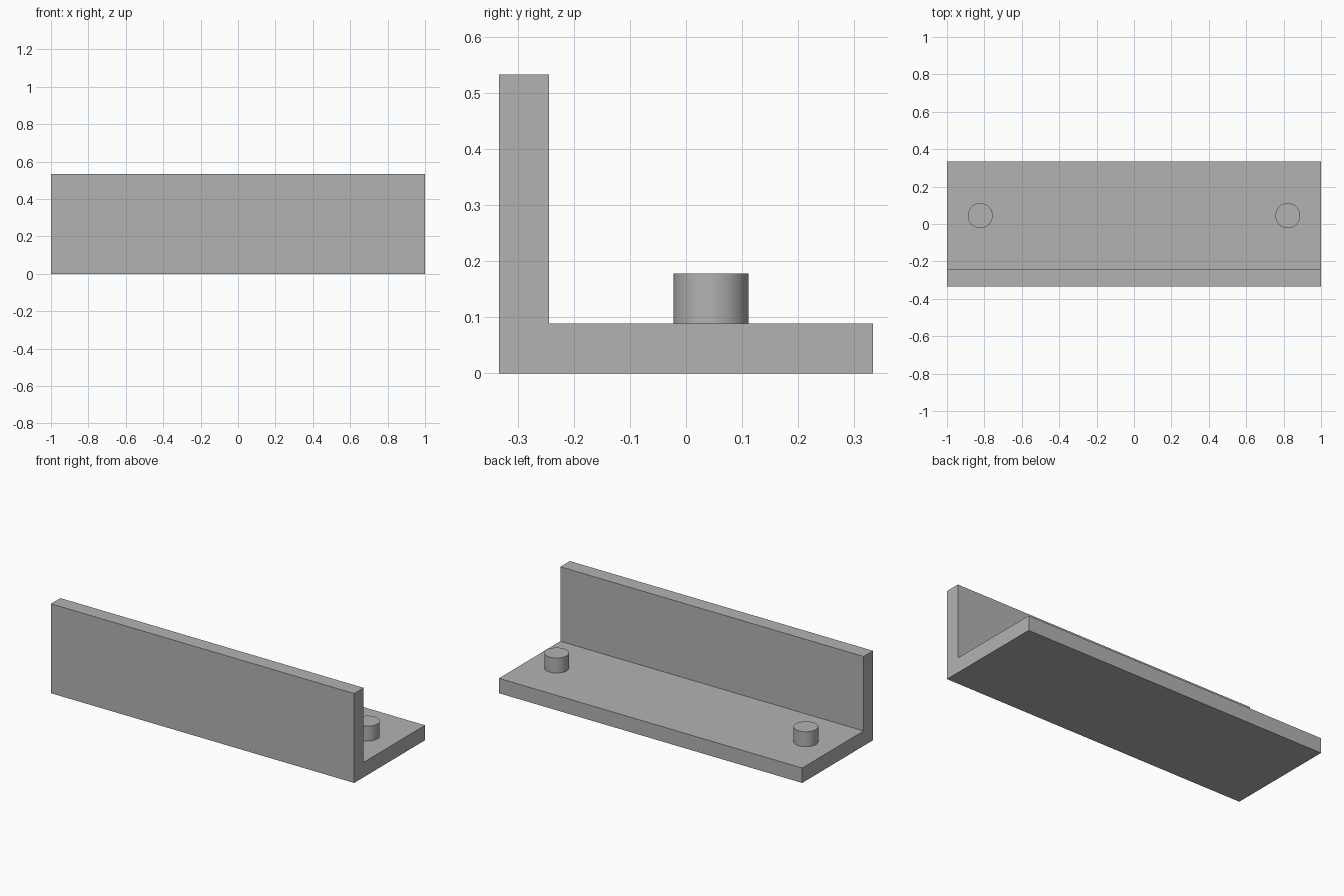
import bpy
import bmesh

cube = bpy.data.objects.get("Cube")
if cube:
    bpy.data.objects.remove(cube, do_unlink=True)

LENGTH, DEPTH, HEIGHT = 2.0, 0.667, 0.533
THICK = 0.089
PEG_RADIUS, PEG_HEIGHT = 0.0667, 0.089
PEG_X, PEG_Y = 0.822, 0.0445

# Single plain grey
grey = bpy.data.materials.new("plain_grey")
grey.use_nodes = True
colour = (0.45, 0.45, 0.45, 1.0)
grey.diffuse_color = colour
grey.node_tree.nodes["Principled BSDF"].inputs["Base Color"].default_value = colour


def add_object(name, bm):
    bmesh.ops.recalc_face_normals(bm, faces=bm.faces)
    mesh = bpy.data.meshes.new(name)
    bm.to_mesh(mesh)
    bm.free()
    mesh.materials.append(grey)
    obj = bpy.data.objects.new(name, mesh)
    bpy.context.collection.objects.link(obj)
    return obj


# L-shaped bracket: side profile extruded along x
front, back = -DEPTH / 2, DEPTH / 2
profile = [(front, 0), (back, 0), (back, THICK), (front + THICK, THICK),
           (front + THICK, HEIGHT), (front, HEIGHT)]
bm = bmesh.new()
face = bm.faces.new([bm.verts.new((-LENGTH / 2, y, z)) for y, z in profile])
extruded = bmesh.ops.extrude_face_region(bm, geom=[face])["geom"]
bmesh.ops.translate(bm, vec=(LENGTH, 0, 0),
                    verts=[g for g in extruded if isinstance(g, bmesh.types.BMVert)])
add_object("angle_bracket", bm)

# Round pegs standing on the base, one at each end
for side, sign in (("left", 1), ("right", -1)):
    bm = bmesh.new()
    bmesh.ops.create_cone(bm, cap_ends=True, segments=64, radius1=PEG_RADIUS,
                          radius2=PEG_RADIUS, depth=PEG_HEIGHT)
    for f in bm.faces:
        f.smooth = len(f.verts) == 4
    for e in bm.edges:
        e.smooth = all(f.smooth for f in e.link_faces)
    peg = add_object(side + "_peg", bm)
    peg.location = (sign * PEG_X, PEG_Y, THICK + PEG_HEIGHT / 2)
